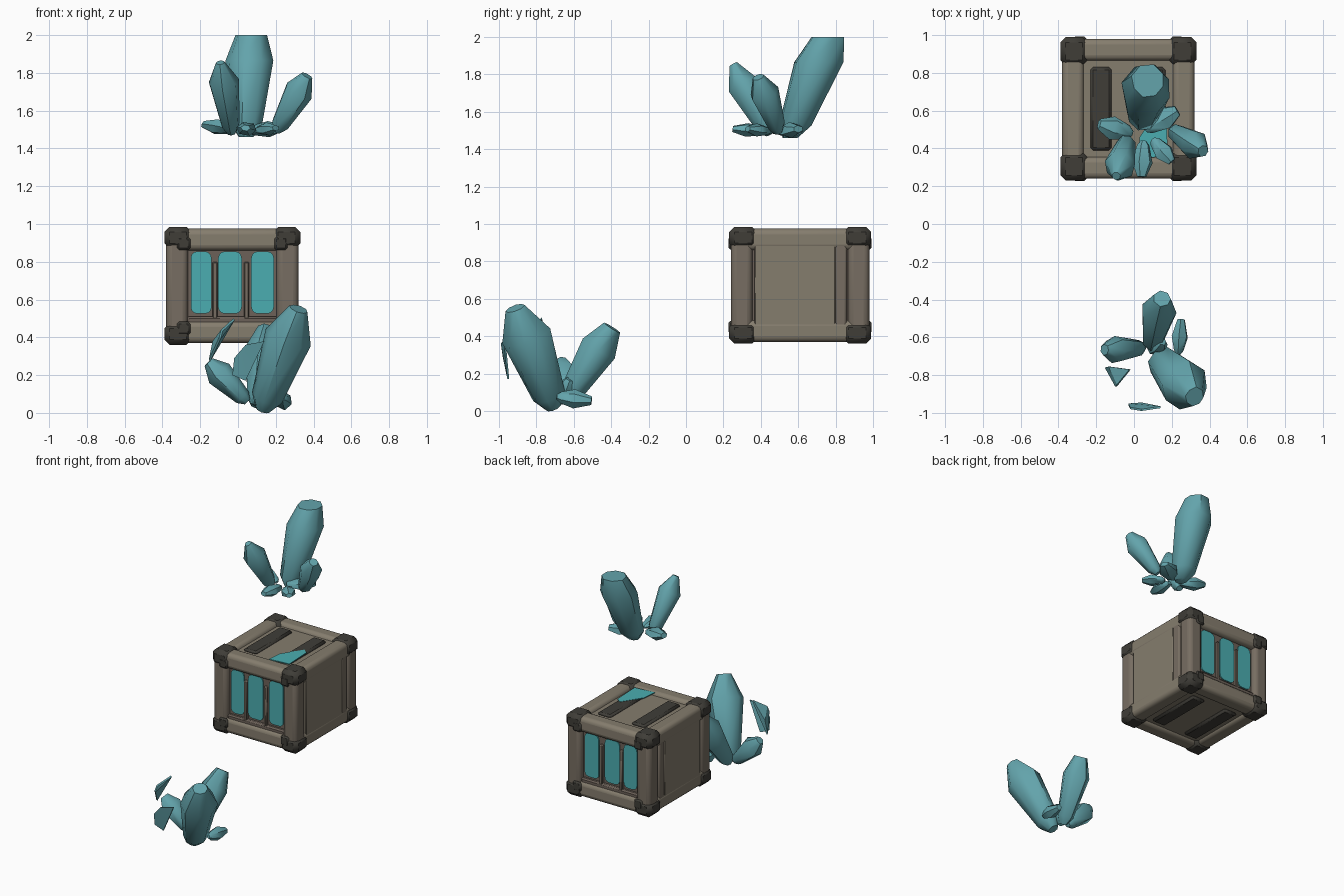
import bpy, bmesh, math, random
from mathutils import Vector

if "Cube" in bpy.data.objects:
    bpy.data.objects.remove(bpy.data.objects["Cube"])

random.seed(4)


def mat(name, r, g, b):
    m = bpy.data.materials.new(name)
    m.diffuse_color = (r, g, b, 1)
    m.use_nodes = True
    m.node_tree.nodes["Principled BSDF"].inputs["Base Color"].default_value = m.diffuse_color
    return m


CRYSTAL = mat("crystal teal", 0.125, 0.37, 0.41)
GLOW = mat("window teal", 0.07, 0.42, 0.44)
STONE = mat("panel tan", 0.235, 0.205, 0.155)
FRAME = mat("frame brown", 0.185, 0.155, 0.122)
INNER = mat("recess brown", 0.15, 0.12, 0.098)
DARK = mat("dark metal", 0.05, 0.047, 0.039)


def finish(bm, name, material, angle=35, bevel=0, segs=2):
    bmesh.ops.recalc_face_normals(bm, faces=bm.faces)
    me = bpy.data.meshes.new(name)
    bm.to_mesh(me)
    bm.free()
    ob = bpy.data.objects.new(name, me)
    bpy.context.collection.objects.link(ob)
    me.materials.append(material)
    bpy.ops.object.select_all(action='DESELECT')
    ob.select_set(True)
    bpy.context.view_layer.objects.active = ob
    bpy.ops.object.shade_smooth_by_angle(angle=math.radians(angle))
    if bevel:
        b = ob.modifiers.new("bevel", 'BEVEL')
        b.width, b.segments = bevel, segs
    return ob


def box(name, lo, hi, material, bevel=0, segs=2):
    bm = bmesh.new()
    bmesh.ops.create_cube(bm, size=1)
    for v in bm.verts:
        v.co = [lo[i] + (v.co[i] + 0.5) * (hi[i] - lo[i]) for i in range(3)]
    return finish(bm, name, material, 35, bevel, segs)


def hull(name, pts, material, angle=30):
    bm = bmesh.new()
    for p in pts:
        bm.verts.new(p)
    out = bmesh.ops.convex_hull(bm, input=bm.verts)
    junk = [g for g in out["geom_interior"] if isinstance(g, bmesh.types.BMVert)]
    if junk:
        bmesh.ops.delete(bm, geom=junk, context='VERTS')
    return finish(bm, name, material, angle)


def crystal(name, a, b, r, n=7, level=False, tip=0.45, base=0.55, wide=0.72):
    """Tapered faceted column from a to b; level keeps the rings horizontal."""
    a, b = Vector(a), Vector(b)
    q = Vector((0, 0, 1)) if level else (b - a).normalized()
    rot = q.to_track_quat('Z', 'Y')
    bm = bmesh.new()
    rings = []
    turn = random.random() * 2
    squash = [random.uniform(0.92, 1.08) for _ in range(n)]
    for t, k in ((0, base * 0.5), (0.12, base * 1.1), (wide, 1), (1, tip)):
        ring = []
        for i in range(n):
            w = turn + math.tau * i / n
            p = Vector((math.cos(w), math.sin(w), 0)) * r * k * squash[i]
            ring.append(bm.verts.new(a.lerp(b, t) + rot @ p))
        rings.append(ring)
    bm.faces.new(rings[0])
    bm.faces.new(rings[-1])
    for lo, hi in zip(rings, rings[1:]):
        for i in range(n):
            j = (i + 1) % n
            bm.faces.new((lo[i], lo[j], hi[j], hi[i]))
    return finish(bm, name, CRYSTAL, 48)


# ---- crate ----
LO, HI = (-0.38, 0.24, 0.37), (0.32, 0.98, 0.975)
MID = [(l + h) / 2 for l, h in zip(LO, HI)]
T = 0.115
box("crate_core", (-0.35, 0.28, 0.40), (0.29, 0.94, 0.94), INNER)

# twelve rounded edge beams
for axis in range(3):
    u, v = [i for i in range(3) if i != axis]
    for su in (0, 1):
        for sv in (0, 1):
            lo, hi = list(LO), list(HI)
            lo[axis] += 0.03
            hi[axis] -= 0.03
            for k, s in ((u, su), (v, sv)):
                if s:
                    lo[k] = HI[k] - T
                else:
                    hi[k] = LO[k] + T
            box("edge_beam", lo, hi, FRAME if axis == 2 else STONE, 0.03, 3)

# eight chamfered corner caps, with a boss on the front and back faces
for sx in (0, 1):
    for sy in (0, 1):
        for sz in (0, 1):
            lo, hi = [], []
            for k, s in enumerate((sx, sy, sz)):
                size = (0.145, 0.15, 0.115)[k]
                o = 0.01
                lo.append(HI[k] + o - size if s else LO[k] - o)
                hi.append(HI[k] + o if s else LO[k] - o + size)
            box("corner_cap", lo, hi, DARK, 0.028, 1)
            cx = (lo[0] + hi[0]) / 2 + (0.03 if sx == 0 else -0.03)
            cz = (lo[2] + hi[2]) / 2 + (0.03 if sz == 0 else -0.03)
            y = HI[1] if sy else LO[1]
            box("cap_boss", (cx - 0.035, y - 0.012, cz - 0.035),
                (cx + 0.035, y + 0.012, cz + 0.035), DARK, 0.011, 1)

# nearly flush side panels and the rear upright beside them
for x0, x1 in ((-0.378, -0.34), (0.28, 0.318)):
    box("side_panel", (x0, 0.365, 0.405), (x1, 0.80, 0.94), STONE, 0.006, 1)
    box("side_upright", (x0, 0.795, 0.45), (x1, 0.86, 0.93), FRAME, 0.012)

# window panels on front and back
def rounded(x0, x1, z0, z1, r):
    pts = []
    for cx, cz, s in ((x1 - r, z1 - r, 0), (x0 + r, z1 - r, 1),
                      (x0 + r, z0 + r, 2), (x1 - r, z0 + r, 3)):
        for i in range(4):
            w = math.pi / 2 * (s + i / 3)
            pts.append((cx + r * math.cos(w), cz + r * math.sin(w)))
    return pts


for face, y, d in (("front", 0.28, -1), ("back", 0.94, 1)):
    for x0, x1 in ((-0.25, -0.14), (-0.105, 0.02), (0.07, 0.19)):
        pr = rounded(x0, x1, 0.525, 0.855, 0.035)
        hull(face + "_window", [(x, yy, z) for x, z in pr
                                for yy in (y - 0.001 * d, y + 0.008 * d)], GLOW)
    for x in (-0.122, 0.045):
        ya, yb = sorted((y - 0.01 * d, y + 0.022 * d))
        box(face + "_mullion", (x - 0.013, ya, 0.49), (x + 0.013, yb, 0.80), FRAME, 0.006, 1)
    ya, yb = sorted((y - 0.01 * d, y + 0.025 * d))
    box(face + "_sill", (-0.27, ya, 0.47), (0.21, yb, 0.51), INNER, 0.01, 1)

# lid and floor panels with two dark slats each
for part, z, d in (("lid", 0.94, 1), ("floor", 0.40, -1)):
    za, zb = sorted((z - 0.02 * d, z + 0.01 * d))
    box(part + "_panel", (-0.28, 0.34, za), (0.22, 0.88, zb), STONE)
    za, zb = sorted((z, z + 0.03 * d))
    for x in (-0.175, 0.11):
        box(part + "_slat", (x - 0.056, 0.39, za), (x + 0.056, 0.83, zb), DARK, 0.014, 1)

# glowing break at the front of the lid
hull("lid_break", [(x, y, z) for x, y in ((0.02, 0.345), (0.18, 0.36), (0.17, 0.58), (0.13, 0.61),
                                          (0.03, 0.46)) for z in (0.966, 0.972)], GLOW)

# ---- floating upper crystal cluster ----
crystal("upper_large_crystal", (0.045, 0.555, 1.46), (0.075, 0.755, 2.0), 0.135, 8, True, 0.66, 0.6, 0.75)
crystal("upper_left_crystal", (-0.035, 0.45, 1.48), (-0.095, 0.255, 1.855), 0.085, 7, tip=0.28)
crystal("upper_right_crystal", (0.20, 0.495, 1.49), (0.365, 0.385, 1.785), 0.078, 7, tip=0.4)
for a, b, r in (((-0.01, 0.48, 1.49), (-0.185, 0.53, 1.54), 0.065),
                ((0.05, 0.44, 1.49), (0.04, 0.25, 1.51), 0.055),
                ((0.10, 0.45, 1.49), (0.20, 0.33, 1.51), 0.055),
                ((0.06, 0.50, 1.49), (0.23, 0.60, 1.51), 0.07)):
    ob = crystal("upper_base_shard", a, b, r, 6, wide=0.6)
    for v in ob.data.vertices:          # flattened against the base
        v.co.z = 1.505 + (v.co.z - 1.505) * 0.65

# ---- lower crystal cluster ----
crystal("lower_large_crystal", (0.13, -0.71, 0.015), (0.32, -0.915, 0.55), 0.13, 8, tip=0.4, base=0.6)
crystal("lower_back_crystal", (0.095, -0.65, 0.04), (0.15, -0.395, 0.445), 0.098, 7, tip=0.5)
crystal("lower_left_crystal", (0.05, -0.655, 0.06), (-0.155, -0.665, 0.27), 0.075, 7, tip=0.4)
crystal("lower_right_crystal", (0.235, -0.69, 0.075), (0.25, -0.505, 0.055), 0.048, 6, wide=0.5)
crystal("lower_middle_crystal", (0.09, -0.67, 0.04), (0.15, -0.62, 0.17), 0.05, 6)


# thin broken flakes beside the lower cluster
def flake(name, pts, push):
    hull(name, [Vector(p) + Vector(push) * k for p in pts for k in (0, 1)], CRYSTAL)


flake("left_flake", [(-0.155, -0.76, 0.28), (-0.135, -0.755, 0.38), (-0.09, -0.85, 0.44),
                     (-0.025, -0.77, 0.50), (-0.10, -0.86, 0.40)], (0.008, 0, -0.008))
flake("front_flake", [(-0.03, -0.96, 0.20), (0.04, -0.955, 0.17), (0.14, -0.975, 0.38),
                      (0.04, -0.99, 0.36), (-0.02, -0.98, 0.29)], (0, 0.01, 0))
